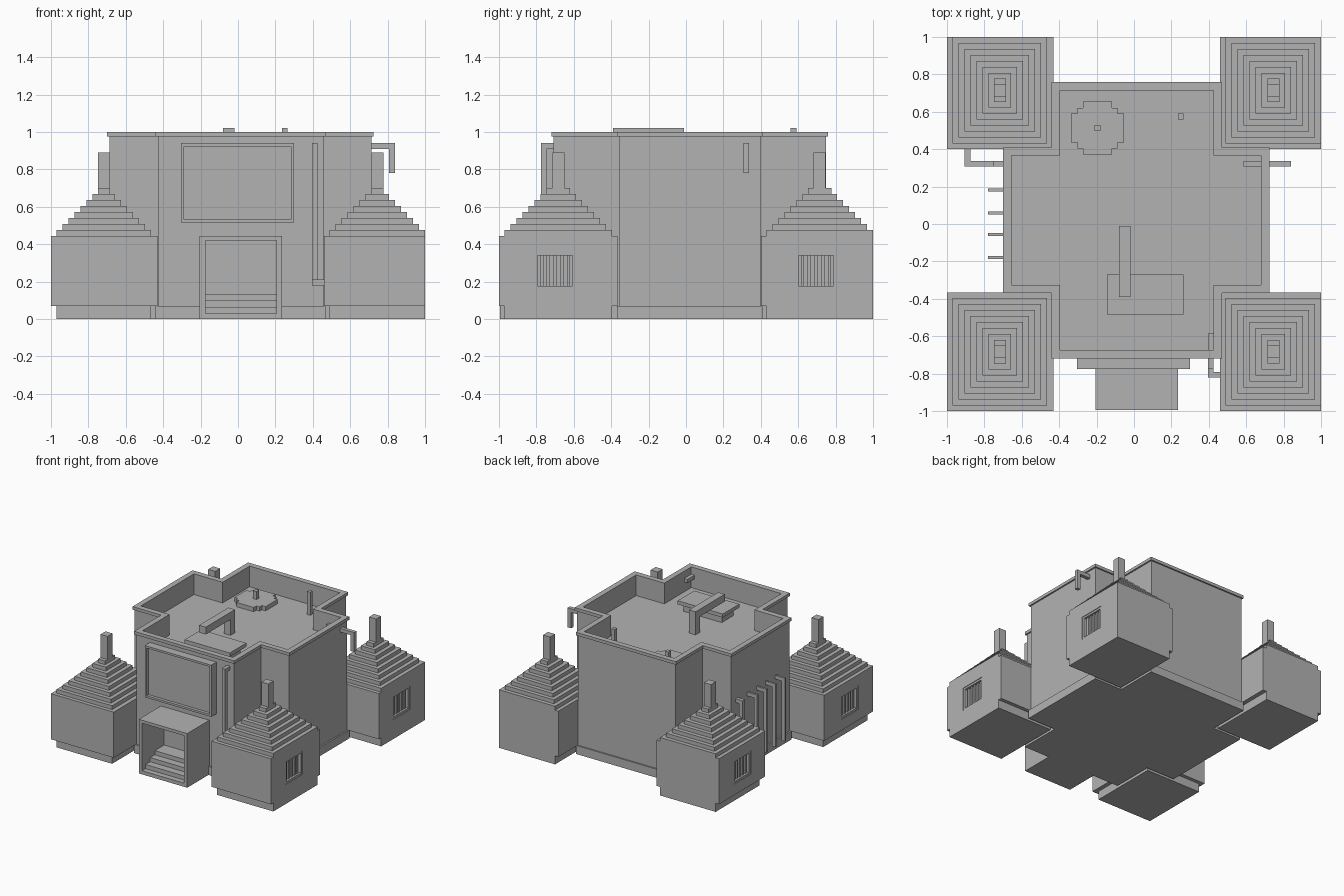
import bpy, bmesh

cube = bpy.data.objects.get("Cube")
if cube:
    bpy.data.objects.remove(cube, do_unlink=True)

stone = bpy.data.materials.new("plain grey stone")
stone.use_nodes = True
GREY = (0.45, 0.45, 0.45, 1)
stone.diffuse_color = GREY
stone.node_tree.nodes["Principled BSDF"].inputs["Base Color"].default_value = GREY


def finish(name, bm):
    bmesh.ops.recalc_face_normals(bm, faces=bm.faces)
    mesh = bpy.data.meshes.new(name)
    bm.to_mesh(mesh)
    bm.free()
    mesh.materials.append(stone)
    ob = bpy.data.objects.new(name, mesh)
    bpy.context.collection.objects.link(ob)
    return ob


def boxes(name, spans):
    """One object from boxes given as (x0, x1, y0, y1, z0, z1)."""
    bm = bmesh.new()
    for x0, x1, y0, y1, z0, z1 in spans:
        for v in bmesh.ops.create_cube(bm, size=1)["verts"]:
            v.co = (x1 if v.co.x > 0 else x0, y1 if v.co.y > 0 else y0, z1 if v.co.z > 0 else z0)
    return finish(name, bm)


def cross(inset):
    """Outline of the cross-shaped hall, moved inwards by inset."""
    x0, x1, y0, y1 = -0.70 + inset, 0.725 - inset, -0.72 + inset, 0.76 - inset
    a0, a1, b0, b1 = -0.44 + inset, 0.47 - inset, -0.37 + inset, 0.41 - inset
    return [(a0, y0), (a1, y0), (a1, b0), (x1, b0), (x1, b1), (a1, b1),
            (a1, y1), (a0, y1), (a0, b1), (x0, b1), (x0, b0), (a0, b0)]


def prism(name, outline, z0, z1):
    bm = bmesh.new()
    face = bm.faces.new([bm.verts.new((x, y, z0)) for x, y in outline])
    top = bmesh.ops.extrude_face_region(bm, geom=[face], use_keep_orig=True)["geom"]
    for v in top:
        if isinstance(v, bmesh.types.BMVert):
            v.co.z = z1
    return finish(name, bm)


def wall_ring(name, outer, inner, z0, z1):
    bm = bmesh.new()
    loops = [[bm.verts.new((x, y, z)) for x, y in line]
             for line, z in ((outer, z0), (outer, z1), (inner, z1), (inner, z0))]
    n = len(outer)
    for k in range(4):
        a, b = loops[k], loops[(k + 1) % 4]
        for i in range(n):
            j = (i + 1) % n
            bm.faces.new((a[i], a[j], b[j], b[i]))
    return finish(name, bm)


# Cross-shaped hall with plinth, sunken roof and parapet
FLOOR = 0.83
prism("plinth", cross(0), 0, 0.07)
prism("hall_walls", cross(0.012), 0.07, FLOOR)
wall_ring("parapet", cross(0.012), cross(0.045), FLOOR, 0.975)
wall_ring("parapet_coping", cross(0), cross(0.045), 0.975, 1.0)

# Corner towers
STEP = 0.032
for side, x0, x1, bx0, bx1 in (("right", -1, -0.43, -0.97, -0.465), ("left", 0.46, 1, 0.49, 1)):
    for end, y0, y1, by0, by1 in (("front", -1, -0.365, -0.97, -0.395), ("back", 0.4, 1, 0.43, 1)):
        tag = f"{end}_{side}_tower"
        cx, cy = (bx0 + bx1) / 2, (by0 + by1) / 2
        boxes(tag + "_base", [(bx0, bx1, by0, by1, 0, 0.07)])
        body = boxes(tag + "_body", [(x0, x1, y0, y1, 0.07, 0.445)])
        # Stepped roof
        boxes(tag + "_roof", [(bx0 + STEP * k, bx1 - STEP * k, by0 + STEP * k, by1 - STEP * k,
                               0.445 + STEP * k, 0.445 + STEP * (k + 1)) for k in range(7)])
        boxes(tag + "_chimney", [(cx - 0.032, cx + 0.032, cy - 0.063, cy + 0.063, 0.66, 0.70),
                                 (cx - 0.032, cx + 0.032, cy - 0.032, cy + 0.032, 0.70, 0.89)])
        # Barred window cut into the outer wall
        wy = -0.70 if end == "front" else 0.695
        out = -1 if side == "right" else 1
        w, z0, z1, t = 0.11, 0.16, 0.355, 0.016
        near, far = sorted((out * 0.94, out * 1.05))
        cutter = boxes(tag + "_window_cutter", [(near, far, wy - w, wy + w, z0, z1)])
        cutter.hide_render = True
        cutter.hide_set(True)
        cut = body.modifiers.new("window", "BOOLEAN")
        cut.operation, cut.object, cut.solver = "DIFFERENCE", cutter, "EXACT"
        fa, fb = sorted((out * 0.938, out * 0.995))
        boxes(tag + "_window_frame", [(fa, fb, wy - w, wy - w + t, z0, z1),
                                      (fa, fb, wy + w - t, wy + w, z0, z1),
                                      (fa, fb, wy - w + t, wy + w - t, z0, z0 + t),
                                      (fa, fb, wy - w + t, wy + w - t, z1 - t, z1)])
        ba, bb = sorted((out * 0.96, out * 0.98))
        boxes(tag + "_window_bars", [(ba, bb, wy + 0.036 * k - 0.009, wy + 0.036 * k + 0.009,
                                      z0 + t, z1 - t) for k in range(-2, 3)])

# Entrance porch with inner stairs
boxes("porch", [(-0.205, -0.175, -0.995, -0.70, 0, 0.445), (0.205, 0.235, -0.995, -0.70, 0, 0.445),
                (-0.175, 0.205, -0.995, -0.70, 0.42, 0.445), (-0.175, 0.205, -0.995, -0.70, 0, 0.03)])
boxes("porch_stairs", [(-0.175, 0.205, -0.95 + 0.06 * k, -0.70, 0.03 + 0.034 * k, 0.064 + 0.034 * k)
                       for k in range(3)])

# Framed panel above the porch
boxes("panel_frame", [(-0.305, -0.288, -0.775, -0.70, 0.515, 0.94), (0.283, 0.30, -0.775, -0.70, 0.515, 0.94),
                      (-0.288, 0.283, -0.775, -0.70, 0.515, 0.532), (-0.288, 0.283, -0.775, -0.70, 0.923, 0.94)])
boxes("panel", [(-0.288, 0.283, -0.75, -0.70, 0.532, 0.923)])

# Drain pipes
boxes("front_pipe", [(0.395, 0.425, -0.775, -0.585, 0.91, 0.94), (0.395, 0.425, -0.775, -0.745, 0.18, 0.91),
                     (0.395, 0.425, -0.82, -0.775, 0.18, 0.21), (0.425, 0.46, -0.82, -0.79, 0.18, 0.21)])
boxes("left_spout", [(0.585, 0.84, 0.307, 0.337, 0.91, 0.94), (0.808, 0.84, 0.307, 0.337, 0.78, 0.91)])
boxes("right_pipe", [(-0.75, -0.68, 0.307, 0.337, 0.57, 0.60), (-0.75, -0.72, 0.307, 0.337, 0.18, 0.57),
                     (-0.905, -0.75, 0.307, 0.337, 0.18, 0.21), (-0.905, -0.875, 0.337, 0.41, 0.18, 0.21)])
for i, y in enumerate((0.183, 0.06, -0.055, -0.178)):
    boxes(f"right_hook_pipe_{i + 1}", [(-0.78, -0.68, y - 0.008, y + 0.008, 0.57, 0.60),
                                       (-0.78, -0.75, y - 0.008, y + 0.008, 0.08, 0.57)])

# Roof furniture: round platform, posts, plinth with arm
px, py = -0.195, 0.513
boxes("round_platform", [(px - a, px + a, py - b, py + b, FLOOR, 0.865)
                         for a, b in ((0.142, 0.078), (0.108, 0.108), (0.078, 0.142))])
boxes("platform_post", [(px - 0.016, px + 0.016, py - 0.016, py + 0.016, 0.86, 0.93)])
boxes("roof_post", [(0.235, 0.265, 0.56, 0.59, FLOOR, 1.02)])
boxes("roof_slab", [(-0.115, 0.235, -0.455, -0.30, FLOOR, 0.89), (-0.145, 0.265, -0.485, -0.27, 0.89, 0.92)])
boxes("roof_arm", [(-0.08, -0.02, -0.39, -0.01, 0.96, 1.02), (-0.08, -0.02, -0.07, -0.01, FLOOR, 0.96)])
